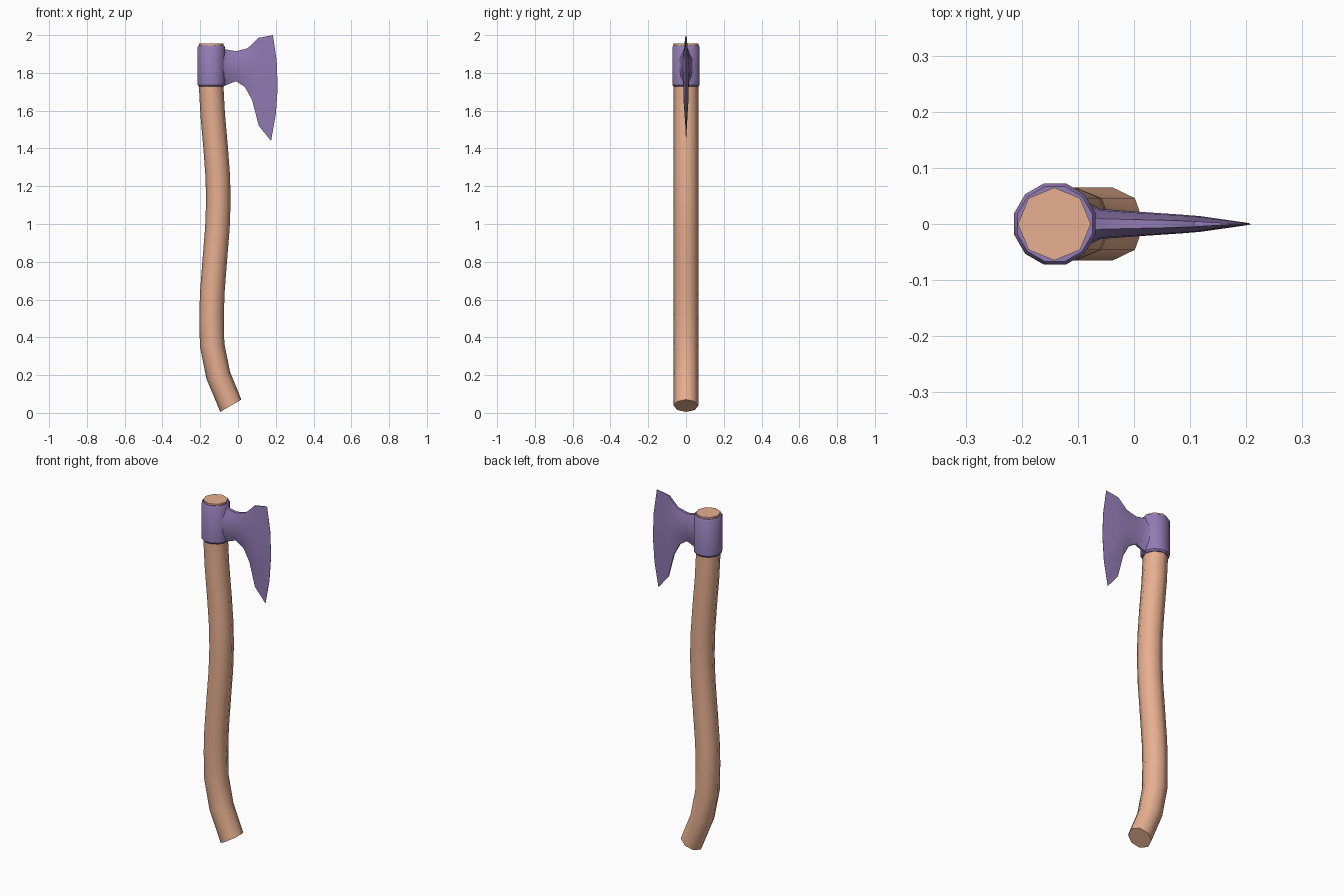
import bpy, bmesh, math
from mathutils import Vector

if "Cube" in bpy.data.objects:
    bpy.data.objects.remove(bpy.data.objects["Cube"])


def material(name, color):
    m = bpy.data.materials.new(name)
    m.diffuse_color = (*color, 1)
    m.use_nodes = True
    m.node_tree.nodes["Principled BSDF"].inputs["Base Color"].default_value = m.diffuse_color
    return m


WOOD = material("wood", (0.80, 0.43, 0.28))
STEEL = material("purple_steel", (0.29, 0.20, 0.46))


def finish(bm, name, mat, angle):
    bmesh.ops.recalc_face_normals(bm, faces=bm.faces)
    mesh = bpy.data.meshes.new(name)
    bm.to_mesh(mesh)
    bm.free()
    ob = bpy.data.objects.new(name, mesh)
    bpy.context.collection.objects.link(ob)
    mesh.materials.append(mat)
    bpy.ops.object.select_all(action='DESELECT')
    ob.select_set(True)
    bpy.context.view_layer.objects.active = ob
    bpy.ops.object.shade_smooth_by_angle(angle=math.radians(angle))
    return ob


def loft(name, rings, mat, angle):
    """Skin closed rings of equal size and cap both ends."""
    bm = bmesh.new()
    rows = [[bm.verts.new(p) for p in ring] for ring in rings]
    n = len(rows[0])
    for a, b in zip(rows, rows[1:]):
        for i in range(n):
            j = (i + 1) % n
            bm.faces.new((a[i], a[j], b[j], b[i]))
    bm.faces.new(rows[0])
    bm.faces.new(rows[-1])
    bmesh.ops.remove_doubles(bm, verts=bm.verts, dist=0.0001)
    return finish(bm, name, mat, angle)


# Curved eight-sided handle, swept along its centre line (x, z)
path = [(-0.038, 0.038), (-0.105, 0.20), (-0.137, 0.36), (-0.14, 0.51),
        (-0.136, 0.64), (-0.122, 0.82), (-0.109, 0.98), (-0.104, 1.12),
        (-0.107, 1.25), (-0.118, 1.40), (-0.134, 1.58), (-0.142, 1.73),
        (-0.142, 1.955)]
rings = []
for k, (x, z) in enumerate(path):
    if k == 0:
        t = Vector((-0.5, 0.86))
    elif k == len(path) - 1:
        t = Vector((0, 1))
    else:
        t = (Vector(path[k + 1]) - Vector(path[k - 1])).normalized()
    ring = []
    for i in range(8):
        a = math.tau * i / 8
        c, s = 0.065 * math.cos(a), 0.065 * math.sin(a)
        ring.append((x + c * t.y, s, z - c * t.x))
    rings.append(ring)
loft("handle", rings, WOOD, 60)

# Twelve-sided collar with chamfered rims
rings = []
for r, z in [(0.068, 1.727), (0.075, 1.736), (0.075, 1.937), (0.069, 1.946)]:
    rings.append([(-0.141 + r * math.cos(math.tau * (i + 0.5) / 12),
                   r * math.sin(math.tau * (i + 0.5) / 12), z) for i in range(12)])
loft("head_collar", rings, STEEL, 35)

# Blade columns: top x, top z, bottom x, bottom z, half thickness, forward bulge
columns = [(-0.10, 1.938, -0.10, 1.727, 0.058, 0),
           (-0.083, 1.932, -0.083, 1.728, 0.038, 0),
           (-0.06, 1.923, -0.06, 1.736, 0.027, 0),
           (-0.01, 1.915, -0.01, 1.756, 0.023, 0),
           (0.05, 1.93, 0.037, 1.725, 0.0195, 0),
           (0.08, 1.957, 0.075, 1.655, 0.017, 0.003),
           (0.107, 1.985, 0.11, 1.52, 0.014, 0.01),
           (0.185, 2.0, 0.175, 1.44, 0.0008, 0.03)]
rows = [(0, 0.35), (0.25, 0.9), (0.5, 1), (0.75, 0.85), (1, 0.25)]
rings = []
for tx, tz, bx, bz, half, bulge in columns:
    side = [(tx + (bx - tx) * t + bulge * 4 * t * (1 - t), half * w,
             tz + (bz - tz) * t) for t, w in rows]
    rings.append(side + [(x, -y, z) for x, y, z in reversed(side)])
loft("axe_blade", rings, STEEL, 30)
